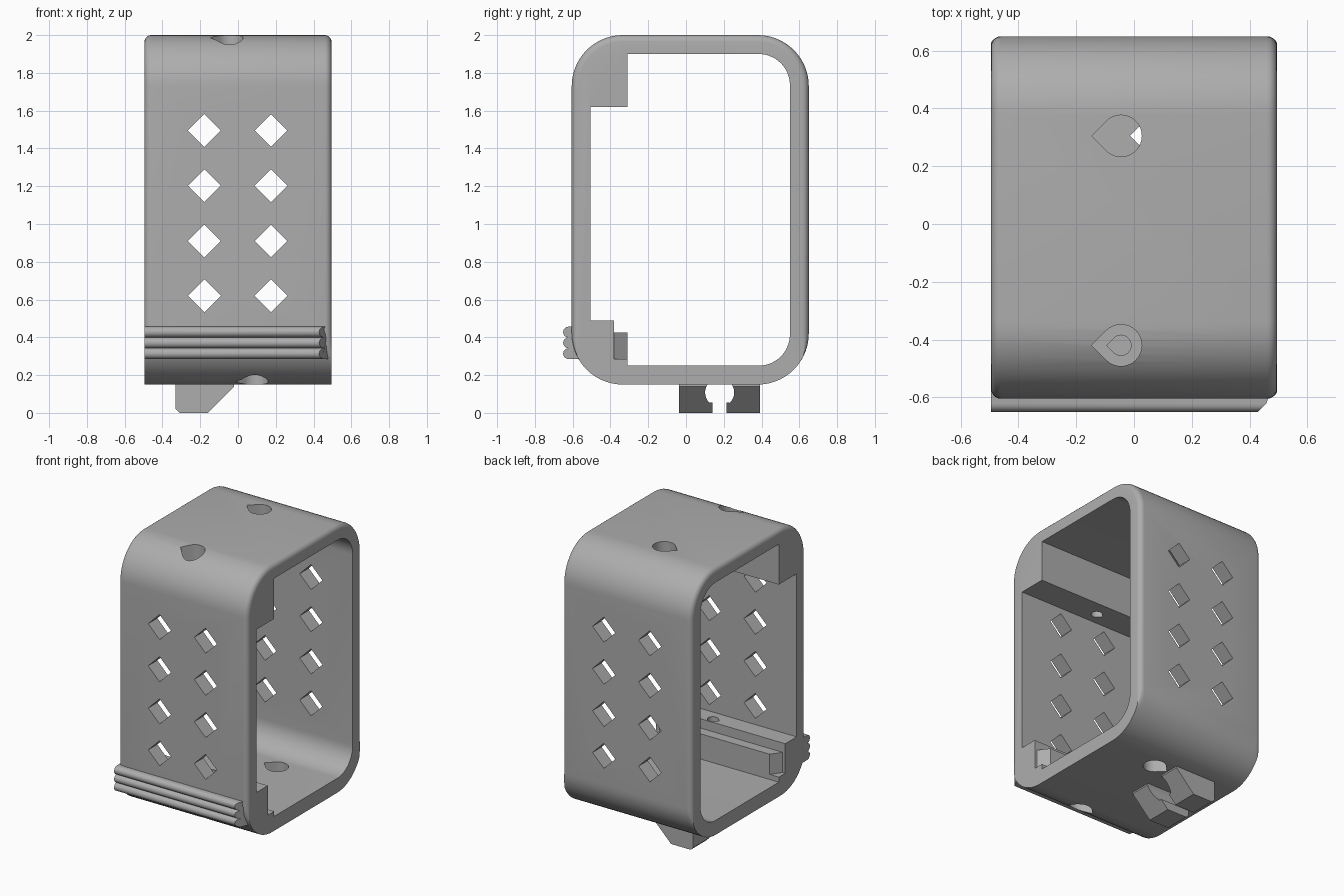
import bpy, bmesh, math

cube = bpy.data.objects.get("Cube")
if cube:
    bpy.data.objects.remove(cube, do_unlink=True)

HALF = 0.495  # half of the width along x

grey = bpy.data.materials.new("plain grey")
grey.use_nodes = True
grey.diffuse_color = (0.42, 0.42, 0.42, 1)
grey.node_tree.nodes["Principled BSDF"].inputs["Base Color"].default_value = grey.diffuse_color


def loft(name, sections):
    """Closed solid through equal-length rings of 3D points."""
    bm = bmesh.new()
    rings = [[bm.verts.new(p) for p in s] for s in sections]
    for a, b in zip(rings, rings[1:]):
        for i in range(len(a)):
            j = (i + 1) % len(a)
            bm.faces.new((a[i], a[j], b[j], b[i]))
    bm.faces.new(rings[0][::-1])
    bm.faces.new(rings[-1])
    bmesh.ops.recalc_face_normals(bm, faces=bm.faces)
    mesh = bpy.data.meshes.new(name)
    bm.to_mesh(mesh)
    bm.free()
    mesh.materials.append(grey)
    ob = bpy.data.objects.new(name, mesh)
    bpy.context.collection.objects.link(ob)
    return ob


def prism(name, pts, axis, lo, hi):
    place = {"x": lambda u, v, t: (t, u, v),
             "y": lambda u, v, t: (u, t, v),
             "z": lambda u, v, t: (u, v, t)}[axis]
    return loft(name, [[place(u, v, t) for u, v in pts] for t in (lo, hi)])


def combine(target, tool, operation):
    mod = target.modifiers.new("combine", "BOOLEAN")
    mod.operation, mod.solver, mod.object = operation, "EXACT", tool
    bpy.context.view_layer.objects.active = target
    bpy.ops.object.modifier_apply(modifier=mod.name)
    bpy.data.objects.remove(tool, do_unlink=True)


def arc(cu, cv, r, start, end, steps=14):
    angles = [math.radians(start + (end - start) * i / steps) for i in range(steps + 1)]
    return [(cu + r * math.cos(a), cv + r * math.sin(a)) for a in angles]


def smooth(ob):
    bpy.ops.object.select_all(action="DESELECT")
    ob.select_set(True)
    bpy.context.view_layer.objects.active = ob
    bpy.ops.object.shade_smooth_by_angle(angle=math.radians(30))


# Outer shell: rounded rectangle whose end edges are rounded except underneath
def shell_ring(x, inset):
    ring = []
    R = 0.27
    for cy, cz, start in ((0.38, 1.73, 0), (-0.335, 1.73, 90),
                          (-0.335, 0.42, 180), (0.38, 0.42, 270)):
        r = R - inset if cz > 1 else R
        for y, z in arc(cy, cz, r, start, start + 90):
            if cz < 1:  # fade the rounding out towards the bottom
                fade = max(0, (z - 0.3) / 0.12)
                y -= math.copysign(inset * fade, y)
            ring.append((x, y, z))
    return ring


E = 0.035
profile = [(HALF - E + E * math.sin(a), E - E * math.cos(a))
           for a in (math.radians(i * 90 / 5) for i in range(6))]
frame = loft("frame", [shell_ring(-x, d) for x, d in reversed(profile)]
             + [shell_ring(x, d) for x, d in profile])

# Opening, with the thick upper corner and the lower block left standing
opening = ([(-0.505, 0.49), (-0.505, 1.62), (-0.31, 1.62), (-0.31, 1.90)]
           + arc(0.385, 1.735, 0.165, 90, 0) + arc(0.385, 0.415, 0.165, 0, -90)
           + [(-0.31, 0.25), (-0.31, 0.285), (-0.38, 0.285), (-0.38, 0.49)])
combine(frame, prism("opening_cutter", opening, "x", -1, 1), "DIFFERENCE")

# Inner ledge with slanted ends
ledge = [(-0.475, -0.40), (-0.475, -0.38), (-0.425, -0.31),
         (0.425, -0.31), (0.475, -0.38), (0.475, -0.40)]
combine(frame, prism("ledge", ledge, "z", 0.27, 0.425), "UNION")

# Diamond windows through the front and back walls
D = 0.087
for x in (-0.178, 0.175):
    for z in (0.62, 0.91, 1.203, 1.495):
        diamond = [(x - D, z), (x, z - D), (x + D, z), (x, z + D)]
        combine(frame, prism("diamond_cutter", diamond, "y", -1, 1), "DIFFERENCE")


# Teardrop screw holes, wide outside and narrow through the front blocks
def drill(x, y, r, lo, hi):
    pts = arc(x, y, r, -135, 135, 24) + [(x - r * math.sqrt(2), y)]
    combine(frame, prism("hole_cutter", pts, "z", lo, hi), "DIFFERENCE")


drill(-0.045, 0.305, 0.072, 1.8, 2.1)
drill(0.088, 0.305, 0.072, 0.1, 0.3)
drill(-0.045, -0.42, 0.072, 1.75, 2.1)
drill(-0.045, -0.42, 0.035, 1.5, 1.8)
drill(0.088, -0.42, 0.072, 0.1, 0.34)
drill(0.088, -0.42, 0.035, 0.3, 0.6)
smooth(frame)

# Three rounded grip ribs with one slanted end
rib = [(-0.56, 0.285)]
for i in range(3):
    rib += arc(-0.622, 0.314 + i * 0.057, 0.0285, 270, 90, 10)
rib.append((-0.56, 0.457))
ribs = loft("grip_ribs", [[(-HALF, y, z) for y, z in rib],
                          [(min(0.48, 1.08 + y), y, z) for y, z in rib]])
smooth(ribs)

# Clip underneath: wedge with a round socket and an entry slot
wedge = [(-0.33, 0.17), (-0.33, 0.02), (-0.31, 0), (-0.16, 0), (-0.02, 0.14), (-0.02, 0.17)]
clip = prism("clip", wedge, "y", -0.037, 0.392)
socket = ([(0.215, -0.1), (0.215, 0.055)] + arc(0.178, 0.108, 0.077, -45, 225, 24)
          + [(0.14, 0.055), (0.14, -0.1)])
combine(clip, prism("socket_cutter", socket, "x", -1, 1), "DIFFERENCE")
smooth(clip)
